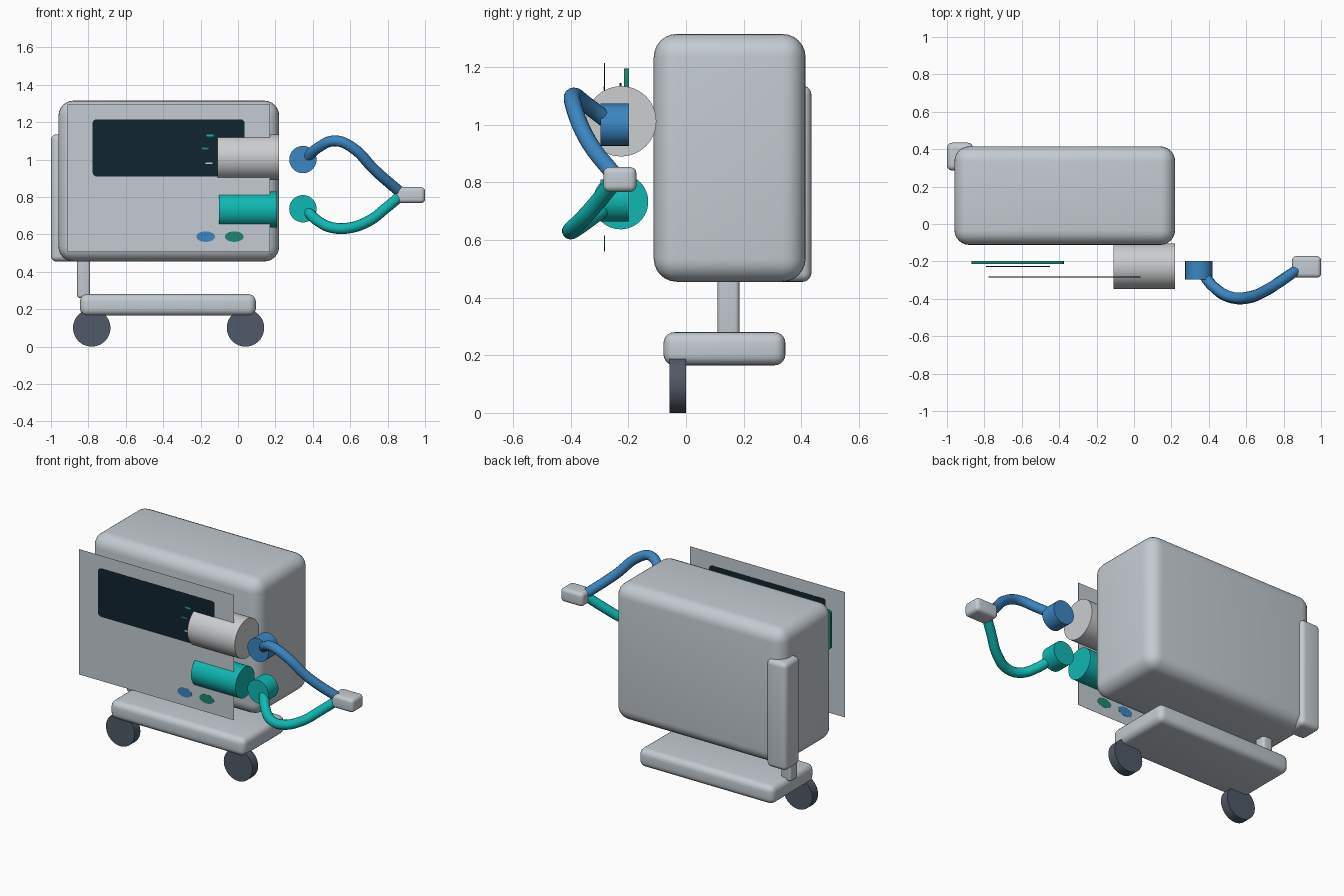
import bpy, math
from mathutils import Vector

if "Cube" in bpy.data.objects:
    bpy.data.objects.remove(bpy.data.objects["Cube"])


def material(name, rgb):
    m = bpy.data.materials.new(name)
    m.diffuse_color = (*rgb, 1)
    m.use_nodes = True
    m.node_tree.nodes["Principled BSDF"].inputs["Base Color"].default_value = m.diffuse_color
    return m


GREY = material("casing grey", (0.55, 0.60, 0.64))
PALE = material("canister pale grey", (0.60, 0.61, 0.62))
DARK = material("screen navy", (0.005, 0.018, 0.028))
TEAL = material("teal", (0.005, 0.48, 0.45))
BLUE = material("blue", (0.045, 0.24, 0.54))
GREEN = material("deep green", (0.013, 0.24, 0.18))
SLATE = material("wheel slate", (0.08, 0.10, 0.135))


def finish(ob, name, mat):
    ob.name = name
    ob.data.materials.clear()
    ob.data.materials.append(mat)
    bpy.ops.object.select_all(action='DESELECT')
    ob.select_set(True)
    bpy.context.view_layer.objects.active = ob
    bpy.ops.object.shade_smooth_by_angle(angle=math.radians(35))
    return ob


def box(name, x, y, z, mat, bevel=0.0, segments=5):
    """Box from (min, max) ranges, with rounded edges."""
    lo, hi = Vector((x[0], y[0], z[0])), Vector((x[1], y[1], z[1]))
    bpy.ops.mesh.primitive_cube_add(size=1, location=(lo + hi) / 2)
    ob = bpy.context.object
    ob.scale = hi - lo
    bpy.ops.object.transform_apply(location=False, rotation=False, scale=True)
    if bevel:
        mod = ob.modifiers.new("round", 'BEVEL')
        mod.width, mod.segments = bevel, segments
        bpy.ops.object.modifier_apply(modifier=mod.name)
    return finish(ob, name, mat)


def cylinder(name, center, radius, length, axis, mat, squash=1.0):
    rot = (0, math.pi / 2, 0) if axis == 'x' else (math.pi / 2, 0, 0)
    bpy.ops.mesh.primitive_cylinder_add(vertices=48, radius=radius, depth=length,
                                        location=center, rotation=rot)
    ob = bpy.context.object
    ob.scale = (1, squash, 1)
    return finish(ob, name, mat)


def hose(name, points, radius, mat):
    """Smooth round tube through the points."""
    cu = bpy.data.curves.new(name, 'CURVE')
    cu.dimensions = '3D'
    cu.bevel_depth, cu.bevel_resolution, cu.resolution_u = radius, 5, 8
    cu.use_fill_caps = True
    sp = cu.splines.new('BEZIER')
    sp.bezier_points.add(len(points) - 1)
    for bp, p in zip(sp.bezier_points, points):
        bp.co = p
        bp.handle_left_type = bp.handle_right_type = 'AUTO'
    ob = bpy.data.objects.new(name, cu)
    bpy.context.collection.objects.link(ob)
    bpy.ops.object.select_all(action='DESELECT')
    ob.select_set(True)
    bpy.context.view_layer.objects.active = ob
    bpy.ops.object.convert(target='MESH')
    return finish(bpy.context.object, name, mat)


# Casing, rear corner handle, post and trolley base
box("main_casing", (-0.96, 0.22), (-0.112, 0.415), (0.455, 1.315), GREY, 0.08, 6)
box("rear_side_handle", (-1.0, -0.86), (0.285, 0.435), (0.455, 1.135), GREY, 0.03)
box("support_post", (-0.86, -0.79), (0.11, 0.185), (0.26, 0.60), GREY, 0.015)
box("trolley_base", (-0.845, 0.095), (-0.078, 0.345), (0.165, 0.28), GREY, 0.038)
for side, x in (("left", -0.782), ("right", 0.04)):
    cylinder(f"{side}_wheel", (x, -0.028, 0.1), 0.1, 0.057, 'y', SLATE)

# Front panel sheet with screen and buttons showing on both sides
PY = -0.283
box("front_panel", (-0.912, 0.17), (PY - 0.0005, PY + 0.0005), (0.505, 1.295), GREY)


def rounded_plate(name, x, y, z, radius, mat):
    """Thin plate with only its four front-view corners rounded."""
    pts = []
    for cx, cz, start in ((x[1] - radius, z[1] - radius, 0), (x[0] + radius, z[1] - radius, 90),
                          (x[0] + radius, z[0] + radius, 180), (x[1] - radius, z[0] + radius, 270)):
        for i in range(6):
            a = math.radians(start + i * 18)
            pts.append((cx + radius * math.cos(a), cz + radius * math.sin(a)))
    n = len(pts)
    verts = [(px, yy, pz) for yy in y for px, pz in pts]
    faces = [list(range(n)), list(range(2 * n - 1, n - 1, -1))]
    faces += [[i, i + n, (i + 1) % n + n, (i + 1) % n] for i in range(n)]
    me = bpy.data.meshes.new(name)
    me.from_pydata(verts, [], faces)
    ob = bpy.data.objects.new(name, me)
    bpy.context.collection.objects.link(ob)
    return finish(ob, name, mat)


rounded_plate("screen", (-0.777, 0.035), (PY - 0.002, PY + 0.002), (0.91, 1.215), 0.02, DARK)
for name, x, mat in (("blue_button", -0.173, BLUE), ("green_button", -0.02, GREEN)):
    cylinder(name, (x, PY, 0.588), 0.05, 0.004, 'y', mat, 0.56)
# Small readout bars on the screen
for i, (x, z, mat) in enumerate(((-0.15, 1.128, TEAL), (-0.175, 1.06, GREEN), (-0.155, 0.98, PALE))):
    box(f"readout_bar_{i + 1}", (x - 0.018, x + 0.018), (PY - 0.003, PY - 0.001), (z - 0.005, z + 0.005), mat)

# Display plates sitting behind the front panel
rounded_plate("display_bezel", (-0.87, -0.375), (-0.215, -0.197), (0.95, 1.195), 0.02, GREEN)
rounded_plate("display_glass", (-0.79, -0.45), (-0.231, -0.224), (1.0, 1.145), 0.01, DARK)

# Canisters
cylinder("upper_canister", (0.055, -0.225, 1.012), 0.122, 0.33, 'x', PALE)
cylinder("lower_canister", (0.053, -0.227, 0.733), 0.096, 0.31, 'x', TEAL)

# Hose ports, hoses and joining piece
cylinder("upper_port", (0.347, -0.247, 1.0), 0.073, 0.1, 'y', BLUE)
cylinder("lower_port", (0.347, -0.247, 0.737), 0.073, 0.1, 'y', TEAL)
hose("upper_hose", [(0.36, -0.255, 1.0), (0.43, -0.34, 1.065), (0.52, -0.39, 1.1),
                    (0.61, -0.39, 1.065), (0.73, -0.34, 0.945), (0.88, -0.24, 0.815)], 0.029, BLUE)
hose("lower_hose", [(0.36, -0.255, 0.735), (0.43, -0.34, 0.67), (0.5, -0.388, 0.637),
                    (0.59, -0.4, 0.634), (0.7, -0.36, 0.672), (0.79, -0.3, 0.74),
                    (0.88, -0.24, 0.815)], 0.029, TEAL)
box("hose_junction", (0.845, 1.0), (-0.287, -0.172), (0.767, 0.853), GREY, 0.022)
